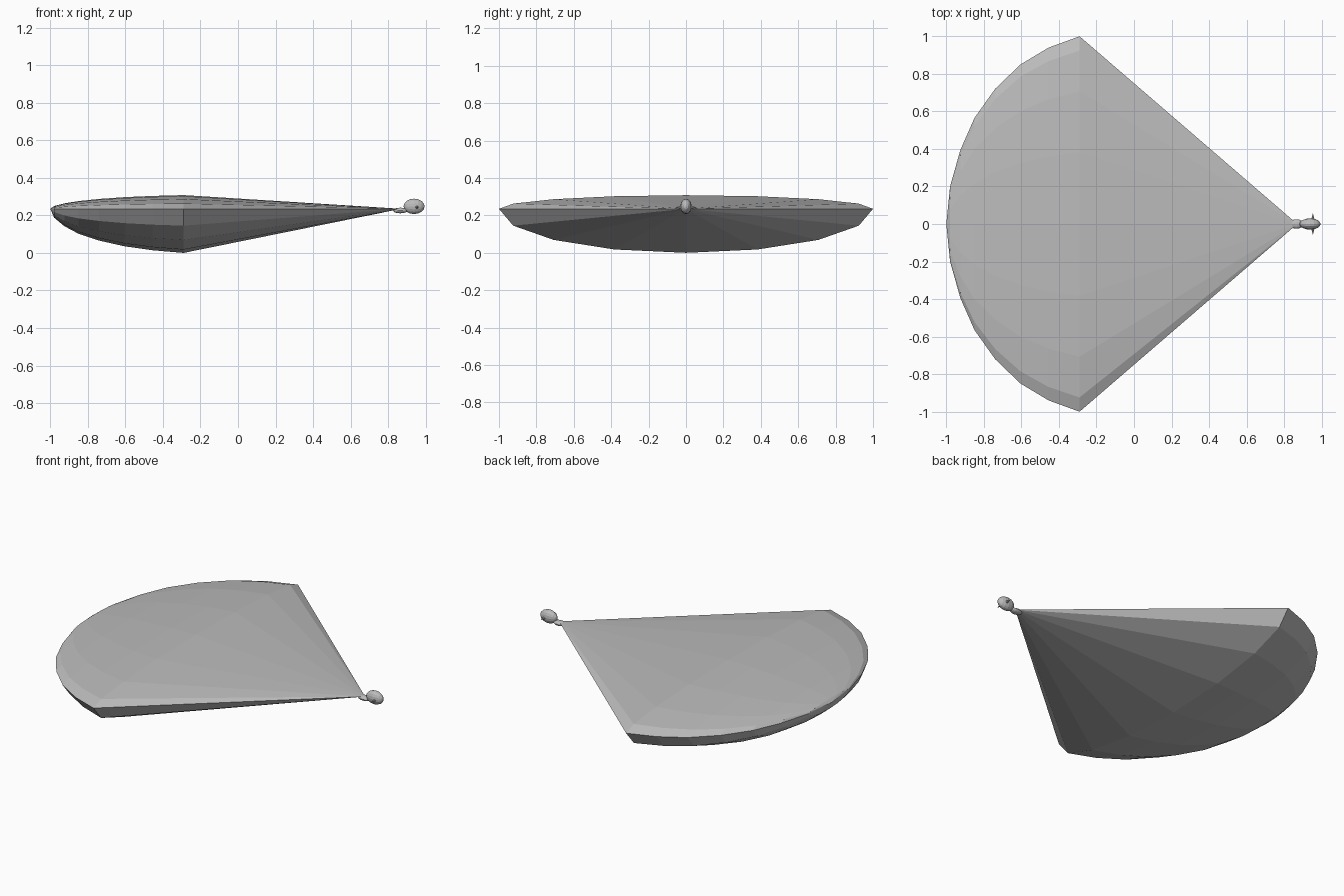
import bpy, bmesh, math
from mathutils import Matrix, Vector

if "Cube" in bpy.data.objects:
    bpy.data.objects.remove(bpy.data.objects["Cube"])

grey = bpy.data.materials.new("plain_grey")
grey.diffuse_color = (0.5, 0.5, 0.5, 1)
grey.use_nodes = True
grey.node_tree.nodes["Principled BSDF"].inputs["Base Color"].default_value = grey.diffuse_color
MID = 0.235   # height of the sharp rim


def finish(name, bm):
    bmesh.ops.recalc_face_normals(bm, faces=bm.faces)
    me = bpy.data.meshes.new(name)
    bm.to_mesh(me)
    bm.free()
    me.materials.append(grey)
    ob = bpy.data.objects.new(name, me)
    bpy.context.collection.objects.link(ob)
    return ob


def lofted_body(name, tail, stations, nose, width, up, down, segs):
    """Flattened section scaled along x, closed to a point at both ends."""
    bm = bmesh.new()
    rings = []
    for x, s in stations:
        ring = []
        for i in range(segs):
            a = math.tau * i / segs
            h = math.sin(a)
            ring.append(bm.verts.new((x, width * s * math.cos(a),
                                      MID + s * h * (up if h > 0 else down))))
        rings.append(ring)
    ends = [bm.verts.new((x, 0, MID)) for x in (tail, nose)]
    for i in range(segs):
        j = (i + 1) % segs
        bm.faces.new((ends[0], rings[0][i], rings[0][j]))
        bm.faces.new((ends[1], rings[-1][j], rings[-1][i]))
        for a, b in zip(rings, rings[1:]):
            bm.faces.new((a[i], b[i], b[j], a[j]))
    return finish(name, bm)


def ellipsoid(name, centre, radii, segs, rows):
    """Ellipsoid with its poles along x."""
    bm = bmesh.new()
    bmesh.ops.create_uvsphere(bm, u_segments=segs, v_segments=rows, radius=1)
    bmesh.ops.transform(bm, verts=bm.verts, matrix=Matrix.Translation(centre)
                        @ Matrix.Diagonal((*radii, 1)) @ Matrix.Rotation(math.pi / 2, 4, 'Y'))
    return finish(name, bm)


# Wide shell: rounded back, straight cone to the front point
outline = [(-0.98, 0.2), (-0.925, 0.395), (-0.85, 0.565), (-0.74, 0.72),
           (-0.605, 0.85), (-0.455, 0.94), (-0.29, 1.0)]
lofted_body("shell", -1.0, outline, 0.87, 1.0, 0.073, 0.235, 16)

# Neck and head at the point
ellipsoid("neck", (0.865, 0, 0.226), (0.04, 0.025, 0.015), 16, 8)
ellipsoid("head", (0.938, 0, 0.248), (0.056, 0.03, 0.041), 16, 8)

# Small side spikes on the head
for side, label in ((-1, "right"), (1, "left")):
    bm = bmesh.new()
    bmesh.ops.create_cone(bm, cap_ends=True, segments=8, radius1=0.009, radius2=0, depth=0.036)
    turn = Matrix.Rotation(-side * math.pi / 2, 4, 'X')
    bmesh.ops.transform(bm, verts=bm.verts,
                        matrix=Matrix.Translation(Vector((0.953, side * 0.04, 0.243))) @ turn)
    finish(label + "_spike", bm)
